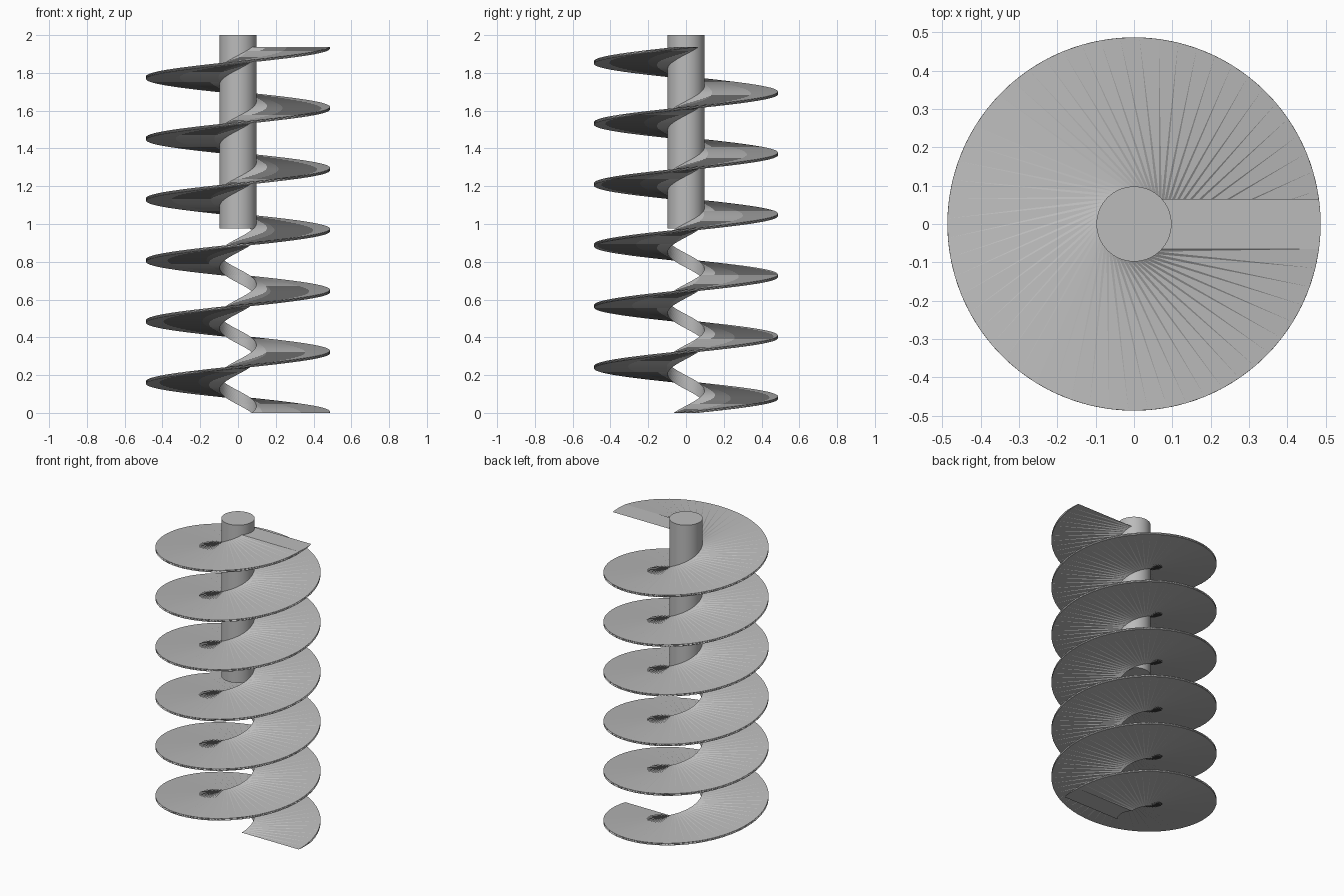
import bpy
import bmesh
from math import asin, cos, sin, pi

cube = bpy.data.objects.get("Cube")
if cube:
    bpy.data.objects.remove(cube, do_unlink=True)

INNER, OUTER, HALF_WIDTH = 0.097, 0.487, 0.065
TURNS, STEPS_PER_TURN, HEIGHT = 6, 60, 1.936
SHAFT_BOTTOM, SHAFT_TOP = 0.975, 2.0

grey = bpy.data.materials.new("plain_grey")
grey.use_nodes = True
grey.diffuse_color = (0.5, 0.5, 0.5, 1)
grey.node_tree.nodes["Principled BSDF"].inputs["Base Color"].default_value = (0.5, 0.5, 0.5, 1)


def make_object(name, bm):
    bmesh.ops.recalc_face_normals(bm, faces=bm.faces)
    mesh = bpy.data.meshes.new(name)
    bm.to_mesh(mesh)
    bm.free()
    mesh.materials.append(grey)
    obj = bpy.data.objects.new(name, mesh)
    bpy.context.collection.objects.link(obj)
    return obj


def arc(radius, segments):
    """Polar points where a straight strip crosses a circle."""
    limit = asin(HALF_WIDTH / radius)
    return [(radius, limit * (2 * i / segments - 1)) for i in range(segments + 1)]


# Spiral blade: a flat strip between two circles, raised and twisted
profile = arc(OUTER, 4) + arc(INNER, 10)[::-1]
steps = TURNS * STEPS_PER_TURN
bm = bmesh.new()
rings = []
for s in range(steps + 1):
    turn = 2 * pi * s / STEPS_PER_TURN
    z = HEIGHT * s / steps
    rings.append([bm.verts.new((r * cos(a + turn), r * sin(a + turn), z))
                  for r, a in profile])
count = len(profile)
for low, high in zip(rings, rings[1:]):
    for i in range(count):
        j = (i + 1) % count
        bm.faces.new((low[i], low[j], high[j]))
        bm.faces.new((low[i], high[j], high[i]))
bm.faces.new(rings[0][::-1])
bm.faces.new(rings[-1])
make_object("spiral_blade", bm)

# Shaft filling the upper half of the spiral
bm = bmesh.new()
bmesh.ops.create_cone(bm, cap_ends=True, segments=64, radius1=INNER + 0.001,
                      radius2=INNER + 0.001, depth=SHAFT_TOP - SHAFT_BOTTOM)
bmesh.ops.translate(bm, verts=bm.verts, vec=(0, 0, (SHAFT_TOP + SHAFT_BOTTOM) / 2))
shaft = make_object("shaft", bm)
bpy.context.view_layer.objects.active = shaft
shaft.select_set(True)
bpy.ops.object.shade_smooth_by_angle()
